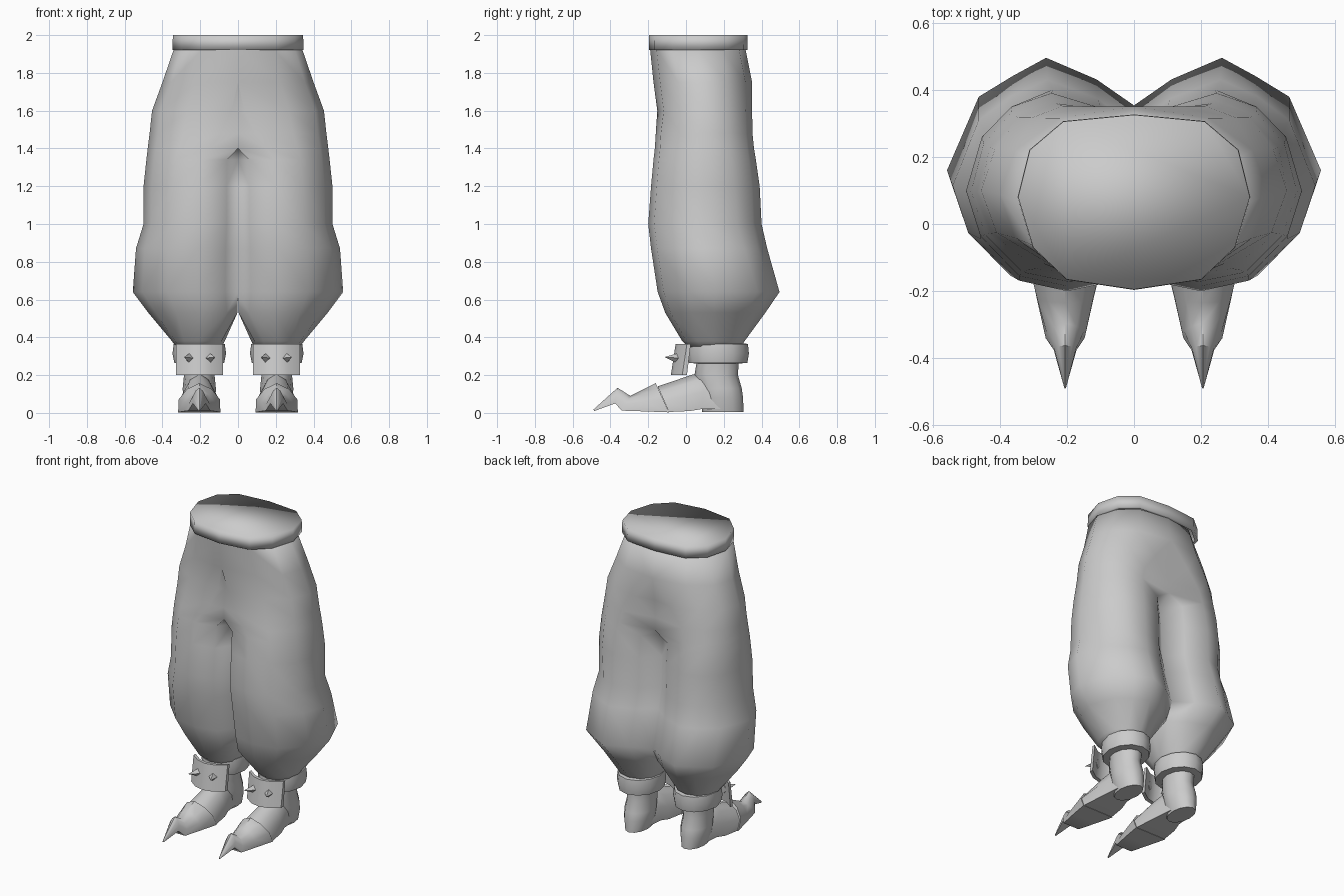
import bpy, bmesh, math
from mathutils import Vector, Matrix

if "Cube" in bpy.data.objects:
    bpy.data.objects.remove(bpy.data.objects["Cube"])

grey = bpy.data.materials.new("plain grey")
grey.diffuse_color = (0.6, 0.6, 0.6, 1)
grey.use_nodes = True
grey.node_tree.nodes["Principled BSDF"].inputs["Base Color"].default_value = grey.diffuse_color


def finish(name, bm, mirror=True, angle=60):
    """Turn a bmesh into a smooth-shaded object, mirrored over x if wanted."""
    bmesh.ops.recalc_face_normals(bm, faces=bm.faces)
    me = bpy.data.meshes.new(name)
    bm.to_mesh(me)
    bm.free()
    me.materials.append(grey)
    ob = bpy.data.objects.new(name, me)
    bpy.context.collection.objects.link(ob)
    if mirror:
        m = ob.modifiers.new("mirror", 'MIRROR')
        m.merge_threshold = 0.001
    bpy.ops.object.select_all(action='DESELECT')
    ob.select_set(True)
    bpy.context.view_layer.objects.active = ob
    bpy.ops.object.shade_smooth_by_angle(angle=math.radians(angle))
    return ob


def loft(bm, rings, cap_start=True, cap_end=True):
    """Skin closed rings of equal point count."""
    vs = [[bm.verts.new(p) for p in r] for r in rings]
    n = len(vs[0])
    for a, b in zip(vs, vs[1:]):
        for i in range(n):
            j = (i + 1) % n
            bm.faces.new((a[i], a[j], b[j], b[i]))
    if cap_start:
        bm.faces.new(vs[0])
    if cap_end:
        bm.faces.new(vs[-1])


def oval(cx, cy, rx, ry, z, n=12):
    return [(cx + rx * math.cos(2 * math.pi * i / n),
             cy + ry * math.sin(2 * math.pi * i / n), z) for i in range(n)]


# Trousers: one leg whose section blends into half of the hips
baggy = [(.38, 0), (.67, .05), (.91, .26), (1, .48), (.83, .82), (.65, .915),
         (.47, 1), (.2, .90), (0, .78), (0, .5), (0, .2), (.12, .045)]


def leg_ring(z, xin, xout, yf, yb, dfront, dback, w):
    """dfront, dback: how far front and back join the hips; w: bagginess."""
    cx, rx = (xin + xout) / 2, (xout - xin) / 2
    cy, ry = (yf + yb) / 2, (yb - yf) / 2
    pts = []
    for i in range(12):
        a = math.radians(-90 + 30 * i)
        c, s = math.cos(a), math.sin(a)
        t = (s + 1) / 2
        d = dfront * (1 - t) + dback * t
        x, y = cx + rx * math.copysign(abs(c) ** 0.9, c), cy + ry * s
        bx, by = xin + 2 * rx * baggy[i][0], yf + 2 * ry * baggy[i][1]
        legs_part = .5 < z < 1.5
        wy = max(w, .85) if legs_part and (i < 3 or i > 9) else w  # slim front
        wx = max(wy, 1) if i > 6 and legs_part else wy   # legs press flat together
        x, y = x + (bx - x) * wx, y + (by - y) * wy
        if i <= 6:       # outer half
            x = x * (1 - d) + xout * max(c, 0) ** 0.85 * d
            if d == 1 and i in (0, 6):
                x = 0
        elif dfront > 0:  # inner points lie on the middle plane
            x = 0
            y += ry * s * 0.12 * d
        pts.append((x, y, z))
    return pts


legs = [(1.925, 0, .340, -.190, .315, 1, 1, 0), (1.75, 0, .40, -.172, .35, 1, 1, 0),
        (1.60, 0, .455, -.152, .35, .85, .45, 0), (1.48, 0, .468, -.16, .352, .5, .08, .1),
        (1.40, 0, .478, -.165, .36, .2, .02, .1),
        (1.34, 0, .485, -.172, .37, 0, 0, .15), (1.2, 0, .50, -.185, .39, 0, 0, .3),
        (1.0, 0, .50, -.20, .40, 0, 0, .5), (.87, 0, .54, -.185, .43, 0, 0, .75),
        (.64, 0, .557, -.15, .495, 0, 0, 1), (.53, .003, .475, -.11, .42, 0, 0, .7),
        (.38, .07, .35, -.02, .31, 0, 0, 0), (.34, .09, .32, .02, .29, 0, 0, 0)]
bm = bmesh.new()
loft(bm, [leg_ring(*r) for r in legs])
inner = [f for f in bm.faces if all(abs(v.co.x) < 1e-4 for v in f.verts)]
bmesh.ops.delete(bm, geom=inner, context='FACES')
finish("trousers", bm, angle=80)

# Waistband: closed top, small lip at the bottom
half = [(0, -.195), (.20, -.165), (.30, -.07), (.345, .08), (.31, .22), (.21, .305), (0, .325)]
outline = half + [(-x, y) for x, y in half[-2:0:-1]]


def band(scale, z):
    return [(x * scale, .07 + (y - .07) * scale, z) for x, y in outline]


bm = bmesh.new()
loft(bm, [band(.95, 1.92), band(1.005, 1.922), band(1, 2.0)], False, True)
finish("waistband", bm, mirror=False, angle=120)

# Ankle cuffs
bm = bmesh.new()
loft(bm, [oval(.205, .17, .10, .12, .262), oval(.205, .17, .132, .155, .265),
          oval(.205, .17, .142, .163, .315), oval(.205, .17, .135, .158, .365),
          oval(.205, .17, .10, .12, .37)])
finish("ankle_cuff", bm)

# Curved, tilted plates in front of the ankles
bm = bmesh.new()
cols = []
for i in range(5):
    u = -1 + i / 2
    x, y = .203 + .124 * u, -.055 + .06 * u * u
    cols.append([(x, y, .365), (x, y + .02, .365), (x, y, .20), (x, y - .025, .20)])
loft(bm, cols)
finish("ankle_plate", bm, angle=35)

# Pyramid spikes on the plates
bm = bmesh.new()
for side in (-1, 1):
    aim = Vector((side * .4, -1, .08)).normalized()
    place = Vector((.203 + side * .065, -.072, .292))
    turn = aim.to_track_quat('Z', 'Y').to_matrix().to_4x4()
    bmesh.ops.create_cone(bm, cap_ends=True, segments=4, radius1=.032, radius2=0,
                          depth=.09, matrix=Matrix.Translation(place) @ turn)
finish("plate_spike", bm, angle=20)


# Boots: sections along the foot, each leaning from bottom to top
def foot_ring(yb, yt, w, zb, zt):
    shape = [(-1, 0), (1, 0), (.97, .45), (.58, .8), (0, 1), (-.58, .8), (-.97, .45)]
    return [(.205 + w * x, yb + (yt - yb) * t, zb + (zt - zb) * t) for x, t in shape]


bm = bmesh.new()
loft(bm, [foot_ring(*r) for r in [
    (.22, .22, .065, .02, .17), (.08, .11, .078, .02, .225),
    (.02, .02, .095, .01, .198), (-.09, -.15, .108, .005, .14)]])
finish("boot_foot", bm, angle=60)

# Boot heels and shafts
bm = bmesh.new()
loft(bm, [oval(.205, .195, .066, .11, .006), oval(.205, .19, .086, .112, .08),
          oval(.205, .18, .088, .115, .13), oval(.205, .16, .081, .115, .20),
          oval(.205, .17, .09, .11, .29)])
finish("boot_heel_and_shaft", bm)

# Hooked pointed toe caps
bm = bmesh.new()
loft(bm, [foot_ring(*r) for r in [
    (-.09, -.16, .112, .003, .157), (-.22, -.235, .085, .008, .120),
    (-.34, -.295, .058, .012, .09), (-.375, -.362, .034, .05, .133),
    (-.485, -.49, .003, .010, .018)]])
finish("toe_cap", bm, angle=50)
